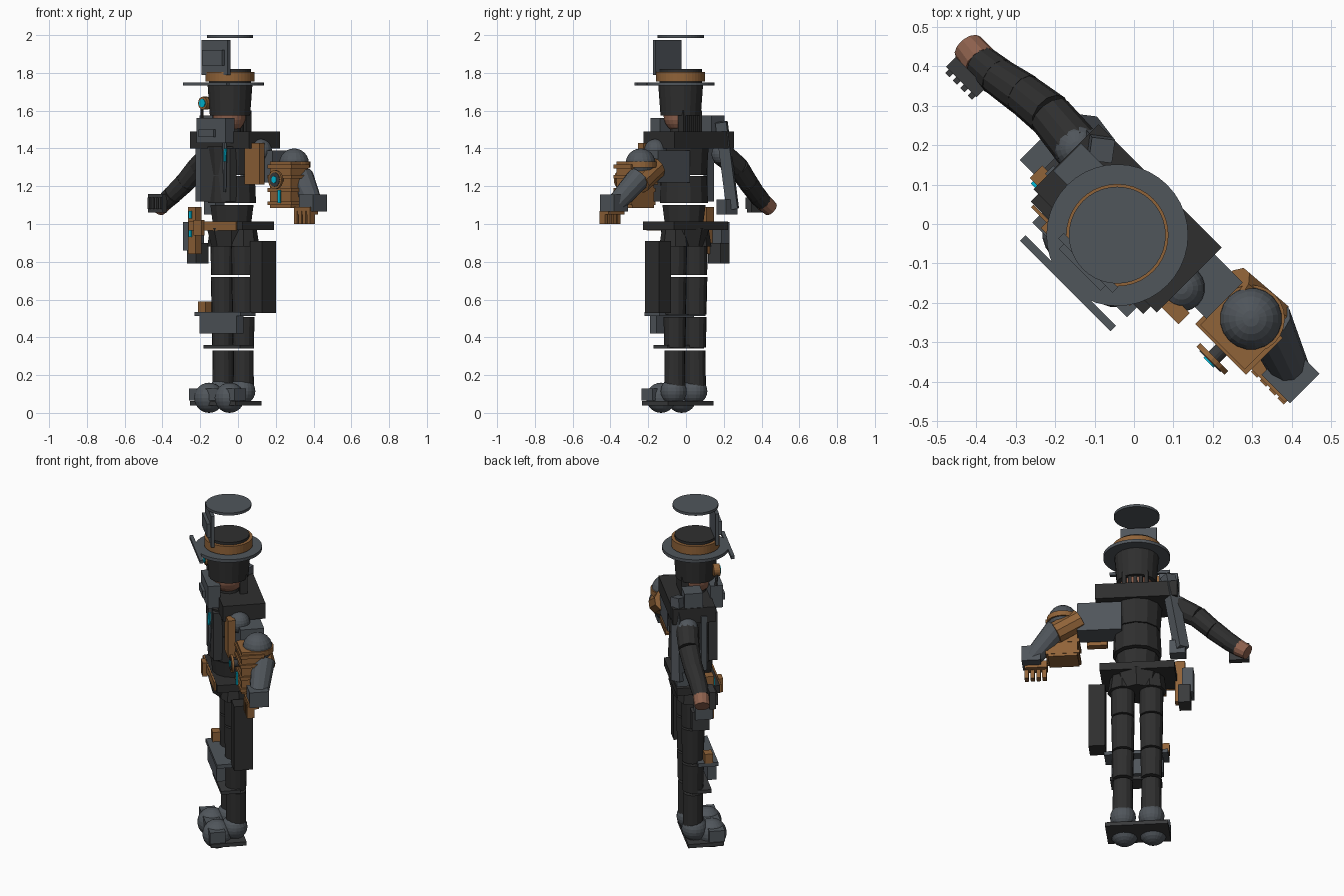
import bpy, bmesh
from math import radians
from mathutils import Matrix, Vector

cube = bpy.data.objects.get("Cube")
if cube:
    bpy.data.objects.remove(cube, do_unlink=True)

# The whole figure is turned 45 degrees; parts are laid out in its own frame.
TURN = Matrix.Rotation(radians(-45), 4, 'Z')


def material(name, r, g, b):
    m = bpy.data.materials.new(name)
    m.use_nodes = True
    m.diffuse_color = (r, g, b, 1)
    m.node_tree.nodes["Principled BSDF"].inputs["Base Color"].default_value = (r, g, b, 1)
    return m


DARK = material("charcoal cloth", .028, .028, .028)
COAL = material("dark iron", .042, .043, .045)
GREY = material("steel grey", .08, .092, .105)
GOLD = material("brass", .28, .125, .04)
SKIN = material("skin", .27, .12, .075)
CYAN = material("glowing cyan", .0, .5, .7)


def finish(name, bm, mat):
    bm.transform(TURN)
    mesh = bpy.data.meshes.new(name)
    bm.to_mesh(mesh)
    bm.free()
    mesh.materials.append(mat)
    ob = bpy.data.objects.new(name, mesh)
    bpy.context.collection.objects.link(ob)
    return ob


def box(name, mat, x, y, z):
    """Box from (low, high) pairs."""
    bm = bmesh.new()
    bmesh.ops.create_cube(bm, size=1)
    for v in bm.verts:
        v.co = [(a + b) / 2 + c * (b - a) for (a, b), c in zip((x, y, z), v.co)]
    return finish(name, bm, mat)


def limb(name, mat, a, b, ra, rb, sides=16):
    """Tapered cylinder from point a to point b."""
    a, b = Vector(a), Vector(b)
    bm = bmesh.new()
    bmesh.ops.create_cone(bm, cap_ends=True, segments=sides, radius1=ra, radius2=rb,
                          depth=(b - a).length)
    turn = (b - a).to_track_quat('Z', 'Y').to_matrix().to_4x4()
    bm.transform(Matrix.Translation((a + b) / 2) @ turn)
    return finish(name, bm, mat)


def ball(name, mat, c, r, squash=1):
    bm = bmesh.new()
    bmesh.ops.create_uvsphere(bm, u_segments=20, v_segments=12, radius=r)
    bm.transform(Matrix.Translation(c) @ Matrix.Diagonal((1, 1, squash, 1)))
    return finish(name, bm, mat)


def disc(name, mat, z0, z1, r0, r1, sides=40, c=(-.01, -.05)):
    return limb(name, mat, (*c, z0), (*c, z1), r0, r1, sides)


# Hat
disc("floating_hat_top", GREY, 1.985, 2, .123, .123)
disc("hat_crown", DARK, 1.74, 1.82, .112, .112)
disc("hat_band", GOLD, 1.755, 1.805, .13, .13)
disc("hat_brim", GREY, 1.732, 1.75, .18, .18)
box("brim_bar", GREY, (-.175, .15), (-.235, -.215), (1.732, 1.75))
box("hat_plate", GREY, (-.11, .085), (-.162, -.142), (1.79, 1.975))
box("hat_plate_boss", GREY, (-.09, .06), (-.18, -.16), (1.84, 1.92))

# Head
disc("hood", DARK, 1.575, 1.735, .108, .12, 20)
ball("face", SKIN, (-.01, -.055, 1.575), .088, 1.05)
disc("neck", DARK, 1.45, 1.53, .06, .055, 12)
for i in range(5):
    x = -.07 + i * .03
    box("hair_strand", DARK, (x - .01, x + .01), (.0, .04), (1.49, 1.6))
limb("eyepiece_rim", GOLD, (-.1, -.13, 1.64), (-.1, -.165, 1.64), .034, .034)
limb("eyepiece_lens", CYAN, (-.1, -.16, 1.64), (-.1, -.17, 1.64), .022, .022)
limb("eyepiece_stem", COAL, (-.12, -.15, 1.64), (-.13, -.14, 1.56), .008, .008, 8)

# Torso
box("shoulder_yoke", DARK, (-.243, .2), (-.118, .115), (1.4, 1.49))
disc("chest", DARK, 1.26, 1.41, .125, .135, 12, (-.015, -.03))
disc("ribs", DARK, 1.11, 1.255, .132, .125, 12, (-.015, -.03))
disc("waist", DARK, 1.0, 1.1, .105, .118, 12, (-.015, -.03))
disc("hips", DARK, .88, .98, .105, .13, 8, (-.02, -.03))
for x in (-.09, .06):
    limb("hip_flap", DARK, (x, -.02, .88), (x, -.02, .98), .085, .07, 8)
box("collar_box", GREY, (-.13, .085), (-.18, -.11), (1.43, 1.56))
box("collar_latch", GREY, (-.1, .01), (-.195, -.18), (1.46, 1.5))
box("chest_plate", COAL, (-.13, .09), (-.15, -.1), (1.12, 1.4))
limb("chest_rod", GREY, (.06, -.16, 1.46), (.07, -.17, 1.17), .014, .008, 8)
limb("chest_tube", CYAN, (.075, -.17, 1.4), (.075, -.172, 1.33), .008, .008, 8)
box("belt", DARK, (-.226, .178), (-.145, .09), (.968, 1.012))
box("belt_front", GOLD, (-.215, .14), (-.155, -.146), (.965, 1.013))
box("belt_buckle", GOLD, (-.16, -.1), (-.175, -.15), (.94, 1.02))

# Harness on the right side
box("side_shoulder_box", GREY, (-.24, -.14), (-.05, .05), (1.44, 1.575))
limb("side_strap", GREY, (-.19, .075, 1.54), (-.265, .085, 1.08), .042, .042, 4)
box("side_strap_foot", GREY, (-.285, -.2), (.03, .1), (1.05, 1.13))
box("side_strap_front", GREY, (-.25, -.2), (-.07, -.04), (1.12, 1.44))

# Right hip holster and long left hip case
box("holster", GREY, (-.32, -.26), (-.09, .005), (.86, 1.01))
box("holster_base", COAL, (-.305, -.24), (-.075, .02), (.79, .9))
box("holster_grip", GOLD, (-.27, -.215), (-.105, -.06), (.84, 1.09))
for z in (.93, 1.03):
    box("holster_light", CYAN, (-.258, -.24), (-.113, -.104), (z, z + .04))
box("hip_case", DARK, (.153, .243), (-.064, .04), (.53, .91))

# Legs and feet, one pass per side
for side, s in (("right", -1), ("left", 1)):
    x = -.015 + s * .077
    for part, z0, z1, r0, r1 in (("thigh", .73, .94, .063, .066), ("knee", .52, .72, .059, .064),
                                 ("calf", .345, .508, .056, .06), ("shin", .14, .33, .056, .054)):
        disc(side + "_" + part, DARK, z0, z1, r0, r1, 14, (x, -.022))
    ball(side + "_heel", GREY, (x, -.03, .115), .07)
    ball(side + "_toe", GREY, (x, -.125, .08), .08)
box("toe_guard", GREY, (-.185, .155), (-.18, -.095), (.065, .13))
box("sole_plate", COAL, (-.185, .155), (-.175, .02), (.04, .062))
box("shin_guard", GREY, (-.15, .13), (-.14, -.09), (.42, .525))
box("knee_strap", GREY, (-.18, .165), (-.145, -.035), (.513, .535))
box("knee_charge", GOLD, (-.185, -.13), (-.115, -.07), (.535, .59))
box("ankle_strap", COAL, (-.145, .13), (-.115, -.01), (.34, .36))

# Right arm
ball("right_shoulder", GREY, (-.24, .035, 1.37), .06)
arm = [(-.235, .035, 1.37), (-.345, .045, 1.3), (-.43, .035, 1.22), (-.51, .02, 1.155),
       (-.565, .015, 1.115), (-.615, .02, 1.08)]
for i in range(5):
    r = .062 - i * .004
    part = "right_hand" if i == 4 else "right_arm_segment"
    limb(part, SKIN if i == 4 else DARK, arm[i], arm[i + 1], r, r - .005, 12)
box("right_knuckle_plate", COAL, (-.62, -.51), (-.055, -.02), (1.06, 1.16))
for i in range(4):
    x = -.61 + i * .027
    box("right_knuckle", COAL, (x, x + .015), (-.068, -.05), (1.08, 1.14))

# Mechanical left arm
box("left_shoulder_block", GREY, (.06, .3), (-.04, .09), (1.22, 1.39))
ball("left_shoulder_joint", GREY, (.2, -.03, 1.39), .06)
box("left_shoulder_guard", GOLD, (.15, .26), (-.1, -.06), (1.21, 1.43))
box("engine", GOLD, (.3, .46), (-.062, .06), (1.085, 1.33))
for z in (1.1, 1.17, 1.24, 1.295):
    box("engine_rib", GOLD, (.29, .472), (-.07, .062), (z, z + .02))
disc("engine_collar", GOLD, 1.3, 1.33, .086, .086, 24, (.38, .04))
ball("engine_dome", GREY, (.38, .04, 1.32), .08)
limb("gauge_rim", GOLD, (.383, -.095, 1.235), (.383, -.108, 1.235), .05, .05, 20)
limb("gauge_face", COAL, (.383, -.1, 1.235), (.383, -.111, 1.235), .038, .038, 20)
limb("gauge_light", CYAN, (.383, -.1, 1.235), (.383, -.115, 1.235), .018, .018)
limb("gauge_axle", COAL, (.383, -.06, 1.235), (.383, -.1, 1.235), .02, .02)
box("engine_light", CYAN, (.375, .393), (-.079, -.07), (1.11, 1.18))
limb("left_upper_arm", GOLD, (.29, .06, 1.3), (.42, .07, 1.22), .062, .062, 10)
limb("left_forearm", GREY, (.41, .065, 1.25), (.55, .015, 1.1), .065, .05, 12)
box("left_hand", GREY, (.5, .602), (-.042, .064), (1.065, 1.155))
box("left_palm", GOLD, (.47, .59), (-.05, .01), (1.05, 1.09))
for i in range(4):
    x = .475 + i * .032
    box("left_finger", GOLD, (x, x + .022), (-.055, -.015), (1.0, 1.07))
